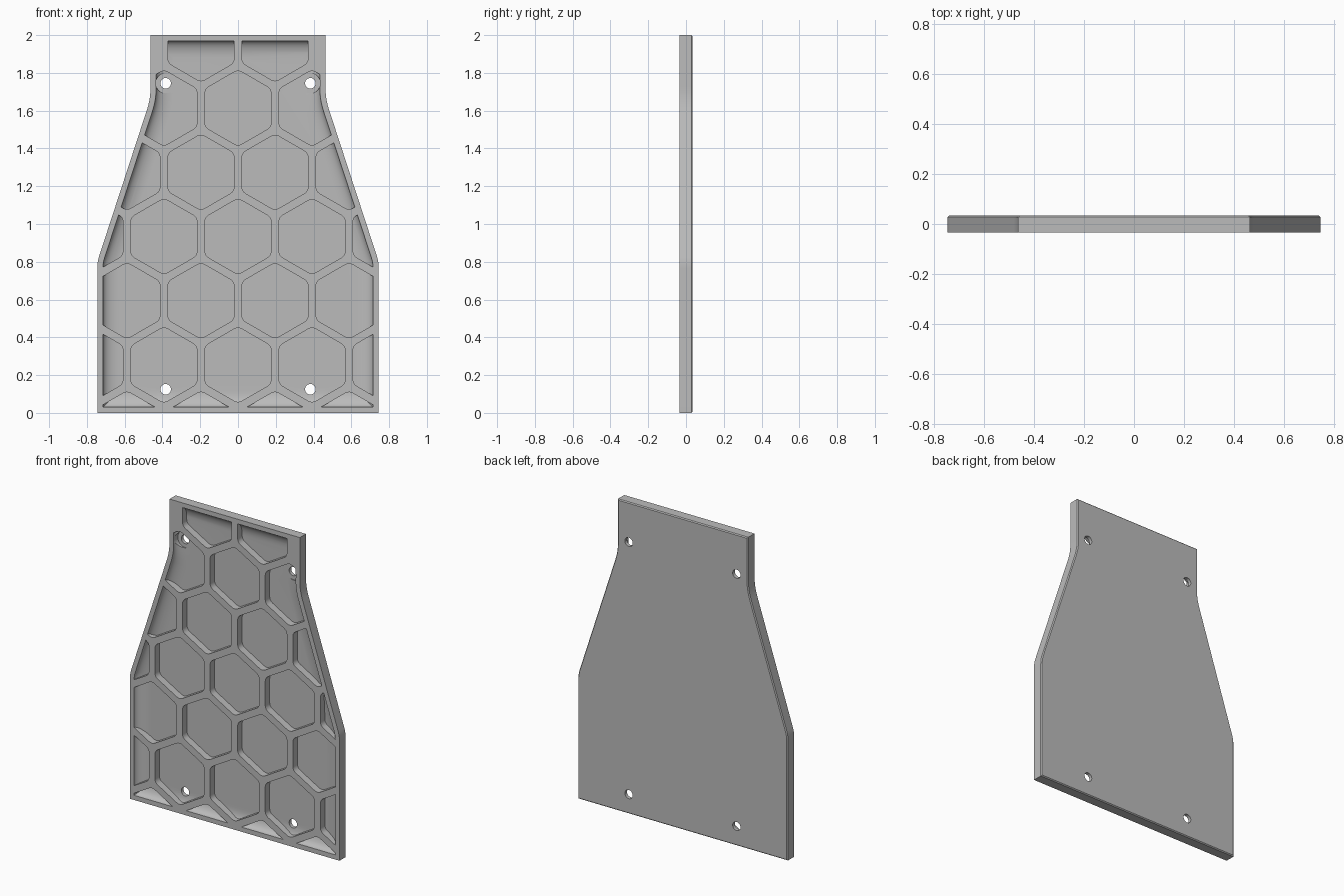
import bpy, bmesh, math
from mathutils import Vector

cube = bpy.data.objects.get("Cube")
if cube:
    bpy.data.objects.remove(cube, do_unlink=True)

FRONT, BACK = -0.034, 0.034
DEPTH = 0.046          # pocket depth
WALL = 0.03            # rim width
COVE = 0.09            # width of the curved rise beside the rim
PITCH, ROW = 0.392, 0.34
HEX_R = 0.202

grey = bpy.data.materials.new("light grey")
grey.use_nodes = True
colour = (0.5, 0.5, 0.5, 1)
grey.diffuse_color = colour
grey.node_tree.nodes["Principled BSDF"].inputs["Base Color"].default_value = colour


def rounded(corners, steps=5):
    """Counter-clockwise outline from (x, z, radius) corners."""
    out = []
    for i, (x, z, r) in enumerate(corners):
        p = Vector((x, z))
        if r == 0:
            out.append(p)
            continue
        a = (Vector(corners[i - 1][:2]) - p).normalized()
        b = (Vector(corners[(i + 1) % len(corners)][:2]) - p).normalized()
        half = a.angle(b) / 2
        centre = p + (a + b).normalized() * (r / math.sin(half))
        start = p + a * (r / math.tan(half)) - centre
        end = p + b * (r / math.tan(half)) - centre
        sweep = start.angle_signed(end)
        for k in range(steps + 1):
            t = -sweep * k / steps
            c, s = math.cos(t), math.sin(t)
            out.append(centre + Vector((start.x * c - start.y * s,
                                        start.x * s + start.y * c)))
    return out


def inset(pts, d):
    """Move each edge of an outline inward by d."""
    out = []
    for i, p in enumerate(pts):
        e1 = (p - pts[i - 1]).normalized()
        e2 = (pts[(i + 1) % len(pts)] - p).normalized()
        n1, n2 = Vector((-e1.y, e1.x)), Vector((-e2.y, e2.x))
        out.append(p + (n1 + n2) * (d / (1 + n1.dot(n2))))
    return out


def loft(bm, layers):
    """Closed solid through (outline, y) layers."""
    rings = [[bm.verts.new((p.x, y, p.y)) for p in pts] for pts, y in layers]
    for a, b in zip(rings, rings[1:]):
        for i in range(len(a)):
            j = (i + 1) % len(a)
            bm.faces.new((a[i], a[j], b[j], b[i]))
    bm.faces.new(rings[0])
    bm.faces.new(rings[-1])


def make(name, solids):
    bm = bmesh.new()
    for layers in solids:
        loft(bm, layers)
    bmesh.ops.recalc_face_normals(bm, faces=bm.faces)
    mesh = bpy.data.meshes.new(name)
    bm.to_mesh(mesh)
    bm.free()
    mesh.materials.append(grey)
    obj = bpy.data.objects.new(name, mesh)
    bpy.context.collection.objects.link(obj)
    return obj


def boolean(target, tool, operation):
    bpy.context.view_layer.objects.active = target
    mod = target.modifiers.new(operation.lower(), "BOOLEAN")
    mod.operation, mod.object, mod.solver = operation, tool, "EXACT"
    bpy.ops.object.modifier_apply(modifier=mod.name)
    bpy.data.objects.remove(tool, do_unlink=True)


def circle(x, z, r, n=32):
    return [Vector((x + r * math.cos(k * math.tau / n),
                    z + r * math.sin(k * math.tau / n))) for k in range(n)]


# Tapered plate with a small chamfer around its back edge
side = [(0.745, 0, 0), (0.745, 0.8, 0.2), (0.463, 1.663, 0.38), (0.463, 2, 0)]
outline = rounded(side + [(-x, z, r) for x, z, r in reversed(side)])
plate = make("plate", [[(outline, FRONT), (outline, BACK - 0.006),
                        (inset(outline, 0.006), BACK)]])

# Basin with coved edges limits how far the pockets reach
layers = [(inset(outline, WALL), FRONT - 0.02)]
for k in range(9):
    a = k / 8 * math.pi / 2
    layers.append((inset(outline, WALL + COVE * (1 - math.cos(a))),
                   FRONT + DEPTH * math.sin(a)))
basin = make("basin", [layers])

# Honeycomb of round-cornered cells
cells = []
for row in range(-1, 6):
    z = 0.254 + row * ROW
    shift = 0 if row % 2 == 0 else 0.5
    for col in range(-3, 4):
        x = (col + shift) * PITCH
        if abs(x) > 0.8 or (row == 5 and abs(x) > 0.4):
            continue
        hexagon = [(x + HEX_R * math.cos(math.radians(30 + 60 * k)),
                    z + HEX_R * math.sin(math.radians(30 + 60 * k)), 0.04)
                   for k in range(6)]
        pts = rounded(hexagon, 4)
        cells.append([(pts, FRONT - 0.01), (pts, BACK + 0.02)])
pockets = make("pockets", cells)
boolean(pockets, basin, "INTERSECT")
boolean(plate, pockets, "DIFFERENCE")

# Clearance around the upper screw holes
seats = make("seats", [[(circle(s * 0.383, 1.745, 0.053), FRONT - 0.02),
                        (circle(s * 0.383, 1.745, 0.053), FRONT + DEPTH - 0.0006)]
                       for s in (-1, 1)])
boolean(plate, seats, "DIFFERENCE")

# Four through holes
holes = make("holes", [[(circle(s * 0.383, z, 0.028), FRONT - 0.03),
                        (circle(s * 0.383, z, 0.028), BACK + 0.03)]
                       for s in (-1, 1) for z in (0.125, 1.745)])
boolean(plate, holes, "DIFFERENCE")

bpy.ops.object.select_all(action="DESELECT")
plate.select_set(True)
bpy.context.view_layer.objects.active = plate
bpy.ops.object.shade_smooth_by_angle(angle=math.radians(30))
